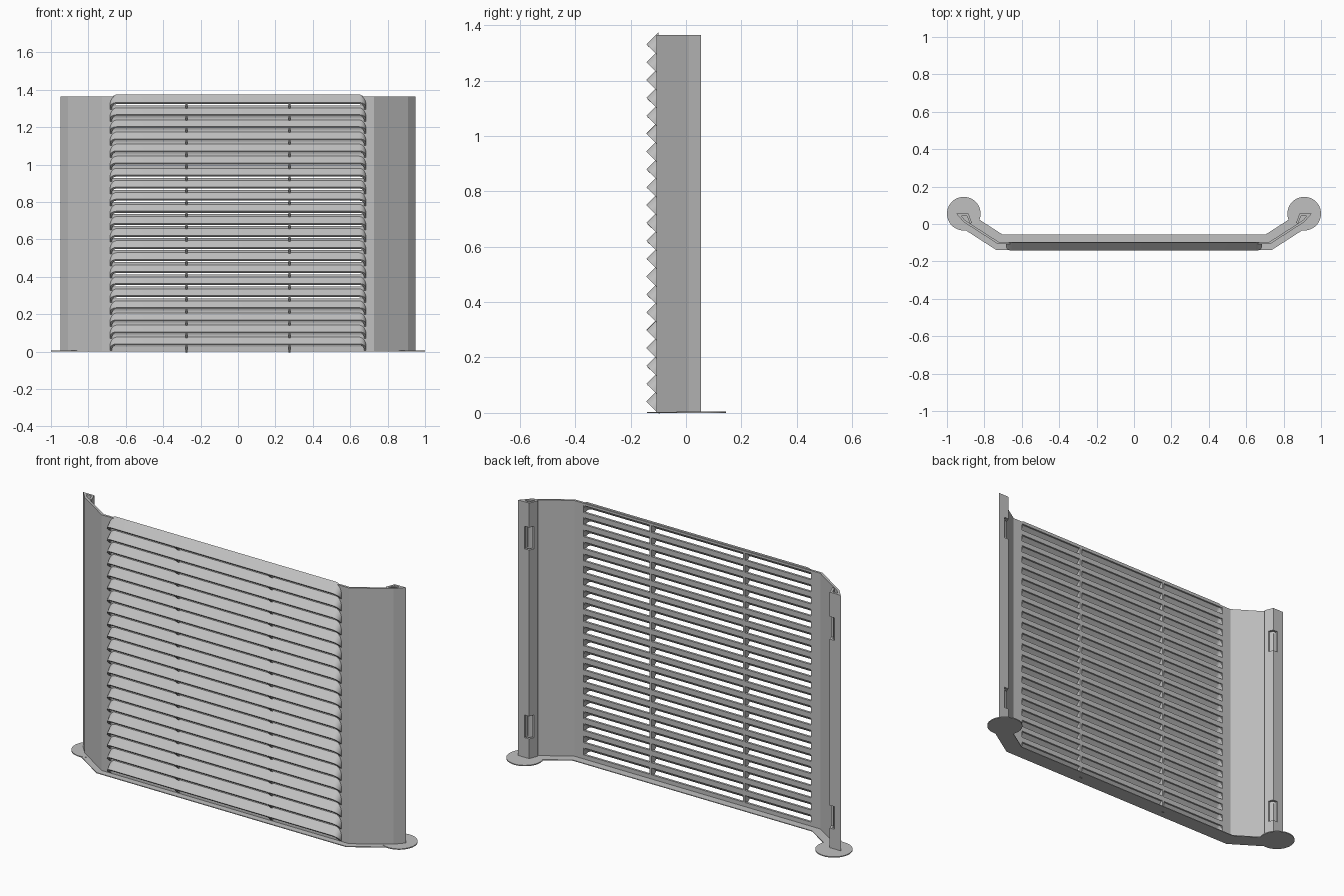
import bpy, bmesh, math
from mathutils import Vector

if "Cube" in bpy.data.objects:
    bpy.data.objects.remove(bpy.data.objects["Cube"])

# One flat grey for the whole panel
grey = bpy.data.materials.new("sheet_metal_grey")
grey.use_nodes = True
COLOUR = (0.53, 0.53, 0.53, 1)
grey.diffuse_color = COLOUR
grey.node_tree.nodes["Principled BSDF"].inputs["Base Color"].default_value = COLOUR

HEIGHT = 1.365
FRONT, BACK, THICK = -0.107, -0.095, 0.012
COUNT, PITCH, FIRST_TIP = 21, 0.0645, 1.331
TIP_Y, HALF, RADIUS = -0.143, 0.685, 0.036
TIPS = [FIRST_TIP - PITCH * i for i in range(COUNT)]


def finish(name, bm):
    bmesh.ops.recalc_face_normals(bm, faces=bm.faces)
    mesh = bpy.data.meshes.new(name)
    bm.to_mesh(mesh)
    bm.free()
    mesh.materials.append(grey)
    obj = bpy.data.objects.new(name, mesh)
    bpy.context.scene.collection.objects.link(obj)
    return obj


def prism(bm, ring_a, ring_b):
    """Solid between two matching outlines."""
    a = [bm.verts.new(p) for p in ring_a]
    b = [bm.verts.new(p) for p in ring_b]
    n = len(a)
    for i in range(n):
        j = (i + 1) % n
        bm.faces.new((a[i], a[j], b[j], b[i]))
    bm.faces.new(a[::-1])
    bm.faces.new(b)


def upright(bm, outline, z0, z1):
    prism(bm, [(x, y, z0) for x, y in outline], [(x, y, z1) for x, y in outline])


def box(bm, x0, x1, y0, y1, z0, z1):
    upright(bm, [(x0, y0), (x1, y0), (x1, y1), (x0, y1)], z0, z1)


def offset(points, dist):
    """Parallel copy of an open path on its left side, with mitred corners."""
    pts = [Vector(p) for p in points]
    dirs = [(b - a).normalized() for a, b in zip(pts, pts[1:])]
    norms = [Vector((-d.y, d.x)) for d in dirs]
    result = []
    for i, p in enumerate(pts):
        n0, n1 = norms[max(i - 1, 0)], norms[min(i, len(norms) - 1)]
        result.append(tuple(p + (n0 + n1) * dist / (1 + n0.dot(n1))))
    return result


# Folded side wings ending in a hollow post
bm = bmesh.new()
wing = [(0.67, FRONT), (0.728, FRONT), (0.91, 0.01),
        (0.95, 0.055), (0.885, 0.055), (0.866, 0.006)]
upright(bm, wing + offset(wing, THICK)[::-1], 0, HEIGHT)
wings = finish("side_wings", bm)

# Mounting slots through the inner back corner of each post
bm = bmesh.new()
for z in (0.11, 1.115):
    box(bm, 0.85, 0.912, 0.028, 0.08, z, z + 0.12)
cutter = finish("slot_cutter", bm)
cutter.hide_render = True
cut = wings.modifiers.new("slots", "BOOLEAN")
cut.operation, cut.solver, cut.object = "DIFFERENCE", "EXACT", cutter
mirror = wings.modifiers.new("mirror", "MIRROR")
mirror.use_mirror_merge = False
graph = bpy.context.evaluated_depsgraph_get()
wings_mesh = bpy.data.meshes.new_from_object(wings.evaluated_get(graph))
wings.modifiers.clear()
wings.data = wings_mesh
bpy.data.objects.remove(cutter)

# Flat strips of sheet left between the openings
bm = bmesh.new()
tops = [HEIGHT] + [z - 0.015 for z in TIPS]
bottoms = [z + 0.022 for z in TIPS] + [0]
for top, bottom in zip(tops, bottoms):
    box(bm, -0.67, 0.67, FRONT, BACK, bottom, top)
finish("panel_strips", bm)


# Hooded louvers: an arch with round corners pushed out at 45 degrees
def arch(inset):
    r, cx = RADIUS - inset, HALF - RADIUS
    arc = [(cx + r * math.cos(a), RADIUS - r * math.sin(a))
           for a in (math.pi / 2 * i / 6 for i in range(7))]
    half = [(HALF - inset, 0.057)] + arc
    return half + [(-x, m) for x, m in reversed(half)]


def hood_point(x, depth, tip_z, at_panel):
    y = TIP_Y + depth * math.sqrt(0.5)
    z = tip_z - depth * math.sqrt(0.5)
    if at_panel:
        y, z = -0.1, z + (-0.1 - y)
    return (x, y, z)


bm = bmesh.new()
outer, inner = arch(0), arch(THICK)
for tip in TIPS:
    rings = [[bm.verts.new(hood_point(x, m, tip, back)) for x, m in path]
             for path, back in ((outer, False), (outer, True), (inner, True), (inner, False))]
    for i in range(len(outer) - 1):
        for a, b in zip(rings, rings[1:] + rings[:1]):
            bm.faces.new((a[i], a[i + 1], b[i + 1], b[i]))
    for end in (0, -1):
        bm.faces.new([ring[end] for ring in rings])
louvers = finish("louvers", bm)
bpy.ops.object.select_all(action="DESELECT")
louvers.select_set(True)
bpy.context.view_layer.objects.active = louvers
bpy.ops.object.shade_smooth_by_angle(angle=math.radians(30))

# Small ribs bracing each louver
bm = bmesh.new()
for tip in TIPS:
    side = [(TIP_Y + 0.003, tip - 0.004), (BACK, tip + 0.03), (BACK, tip - 0.046)]
    for x in (-0.275, 0.275):
        prism(bm, [(x - 0.006, y, z) for y, z in side], [(x + 0.006, y, z) for y, z in side])
finish("louver_ribs", bm)

# Thin base flange with round feet
bm = bmesh.new()
front_edge = [(0.735, -0.14), (0.935, -0.011)]
back_edge = [(0.887, 0.062), (0.705, -0.055)]
half = front_edge + back_edge
upright(bm, half + [(-x, y) for x, y in reversed(half)], 0, 0.004)
finish("base_flange", bm)

bm = bmesh.new()
for cx in (-0.91, 0.91):
    circle = [(cx + 0.09 * math.cos(a), 0.055 + 0.09 * math.sin(a))
              for a in (math.tau * i / 48 for i in range(48))]
    upright(bm, circle, 0, 0.005)
finish("round_feet", bm)
